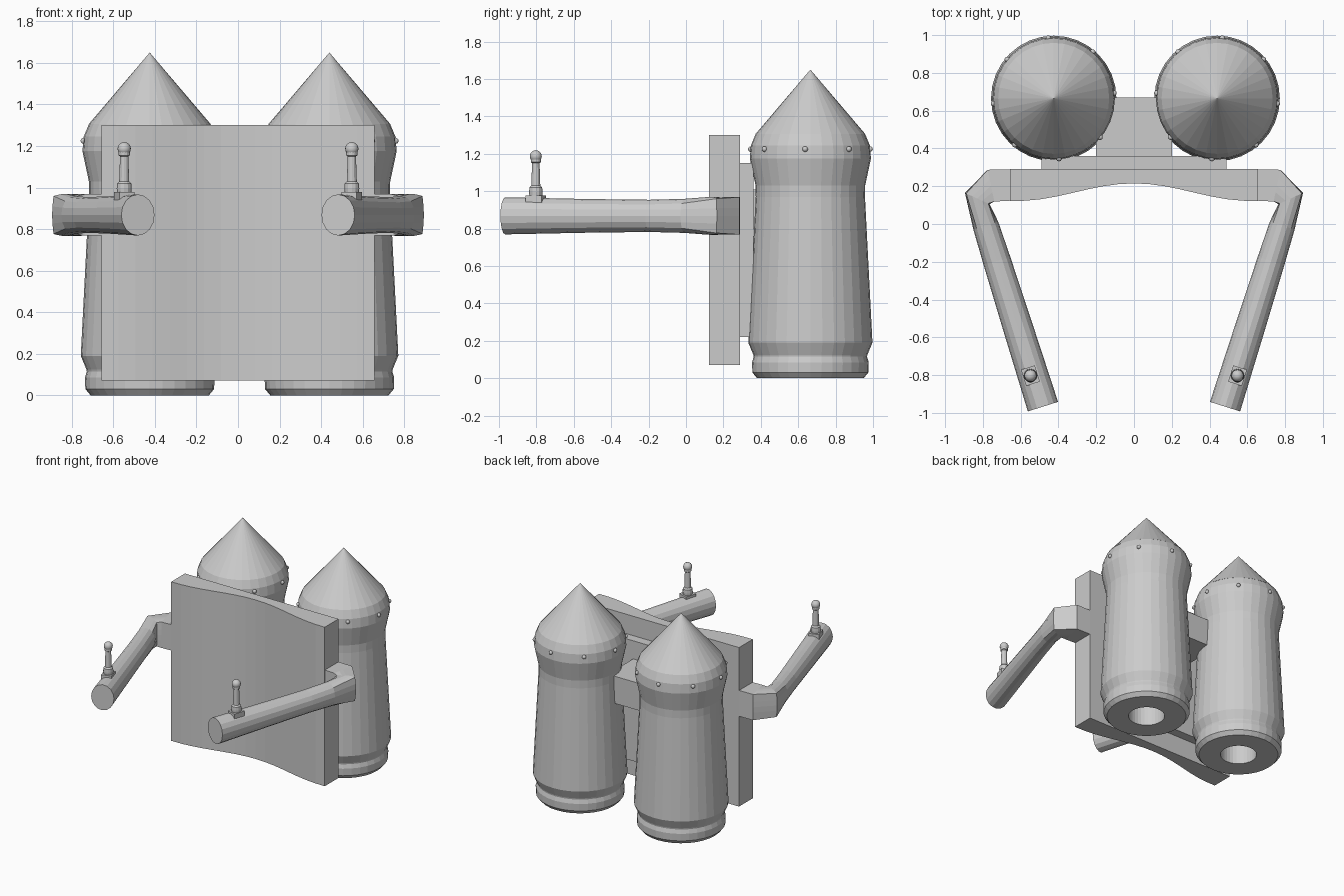
import bpy, bmesh, math
from mathutils import Vector, Matrix

cube = bpy.data.objects.get("Cube")
if cube:
    bpy.data.objects.remove(cube, do_unlink=True)

grey = bpy.data.materials.new("light_grey")
grey.use_nodes = True
grey.diffuse_color = (0.6, 0.6, 0.6, 1)
grey.node_tree.nodes["Principled BSDF"].inputs["Base Color"].default_value = (0.6, 0.6, 0.6, 1)


def finish(name, bm, smooth=False):
    bmesh.ops.recalc_face_normals(bm, faces=bm.faces[:])
    mesh = bpy.data.meshes.new(name)
    bm.to_mesh(mesh)
    bm.free()
    mesh.materials.append(grey)
    for p in mesh.polygons:
        p.use_smooth = smooth
    obj = bpy.data.objects.new(name, mesh)
    bpy.context.collection.objects.link(obj)
    return obj


def bridge(bm, rings, caps=True):
    for a, b in zip(rings, rings[1:]):
        n = len(a)
        for i in range(n):
            j = (i + 1) % n
            bm.faces.new((a[i], a[j], b[j], b[i]))
    if caps:
        bm.faces.new(rings[0])
        bm.faces.new(rings[-1])


def lathe(name, profile, x, y, sides, smooth=False):
    """Turn (radius, height) points about a vertical axis."""
    bm = bmesh.new()
    rings = []
    for r, z in profile:
        rings.append([bm.verts.new((x + r * math.cos(math.tau * i / sides),
                                    y + r * math.sin(math.tau * i / sides), z))
                      for i in range(sides)])
    bridge(bm, rings)
    bmesh.ops.remove_doubles(bm, verts=bm.verts[:], dist=0.0005)
    return finish(name, bm, smooth)


def box(name, x, y, z, angle=0):
    """Box from (min, max) ranges, turned about its own centre."""
    bm = bmesh.new()
    mid = Vector([sum(r) / 2 for r in (x, y, z)])
    size = [r[1] - r[0] for r in (x, y, z)]
    m = Matrix.Translation(mid) @ Matrix.Rotation(angle, 4, 'Z') @ Matrix.Diagonal((*size, 1))
    bmesh.ops.create_cube(bm, size=1, matrix=m)
    return finish(name, bm)


# Curved back plate
bm = bmesh.new()
outline = [(0.657, 0.29), (-0.657, 0.29)]
steps = 16
for i in range(steps + 1):
    x = -0.657 + 1.314 * i / steps
    bulge = 0.5 + 0.5 * math.cos(math.pi * min(abs(x) / 0.62, 1))
    outline.append((x, 0.122 + 0.093 * bulge))
bridge(bm, [[bm.verts.new((x, y, z)) for x, y in outline] for z in (0.07, 1.30)])
finish("back_plate", bm)

# Mounting plate and bar joining the tanks
box("mounting_plate", (-0.49, 0.49), (0.285, 0.36), (0.22, 1.15))
box("tank_crossbar", (-0.2, 0.2), (0.34, 0.67), (0.80, 1.01))

# Tanks with nose cones, nozzle holes and rivets
TANK = [(0.0, 0.3), (0.13, 0.3), (0.13, 0.0), (0.285, 0.0), (0.31, 0.03),
        (0.312, 0.085), (0.303, 0.115), (0.305, 0.125), (0.332, 0.19),
        (0.292, 0.97), (0.293, 1.03), (0.324, 1.175), (0.318, 1.245),
        (0.293, 1.305), (0.0, 1.305)]
CONE = [(0.0, 1.305), (0.294, 1.305), (0.0, 1.65)]
for side, sign, x in (("left", 1, 0.44), ("right", -1, -0.425)):
    lathe(side + "_tank", TANK, x, 0.665, 32)
    lathe(side + "_nose_cone", CONE, x, 0.665, 32)
    bm = bmesh.new()
    for k in range(8):
        a = math.radians(45 * k - 5)
        spot = Vector((x + sign * 0.32 * math.cos(a), 0.665 + 0.32 * math.sin(a), 1.225))
        bmesh.ops.create_uvsphere(bm, u_segments=10, v_segments=6, radius=0.015,
                                  matrix=Matrix.Translation(spot))
    finish(side + "_rivets", bm, True)

# Arm sections: centre, half-width vector, half height, roundness
elbow, tip = Vector((0.83, 0.135)), Vector((0.482, -0.967))
across = Vector((0.953, -0.301))
ARM = [(Vector((0.64, 0.207)), Vector((0, 0.083)), 0.1, 0),
       (Vector((0.757, 0.203)), Vector((0.018, 0.084)), 0.1, 0),
       (elbow, Vector((0.065, 0.03)), 0.102, 0.35)]
for t, width, height in ((0.13, 0.069, 0.091), (0.3, 0.074, 0.086),
                         (0.6, 0.079, 0.09), (1, 0.084, 0.099)):
    ARM.append((elbow.lerp(tip, t), across * width, height, min(1, 0.8 + t)))

for side, sign in (("left", 1), ("right", -1)):
    bm = bmesh.new()
    rings = []
    for centre, half, height, rnd in ARM:
        ring = []
        for i in range(16):
            c, s = math.cos(math.tau * i / 16), math.sin(math.tau * i / 16)
            k = rnd + (1 - rnd) / max(abs(c), abs(s))
            p = centre + half * c * k
            ring.append(bm.verts.new((sign * p.x, p.y, 0.868 + height * s * k)))
        rings.append(ring)
    bridge(bm, rings)
    finish(side + "_arm", bm)

    # Control stick on the arm
    x, y, turn = sign * 0.548, -0.803, -sign * math.radians(17.5)
    box(side + "_stick_base", (x - 0.038, x + 0.038), (y - 0.045, y + 0.045),
        (0.94, 0.978), turn)
    lathe(side + "_stick", [(0.034, 0.97), (0.036, 0.995), (0.034, 1.02), (0.024, 1.03),
                            (0.02, 1.15), (0.027, 1.155), (0.027, 1.17)], x, y, 12)
    bm = bmesh.new()
    bmesh.ops.create_uvsphere(bm, u_segments=16, v_segments=10, radius=0.032,
                              matrix=Matrix.Translation((x, y, 1.187)))
    finish(side + "_stick_knob", bm, True)
